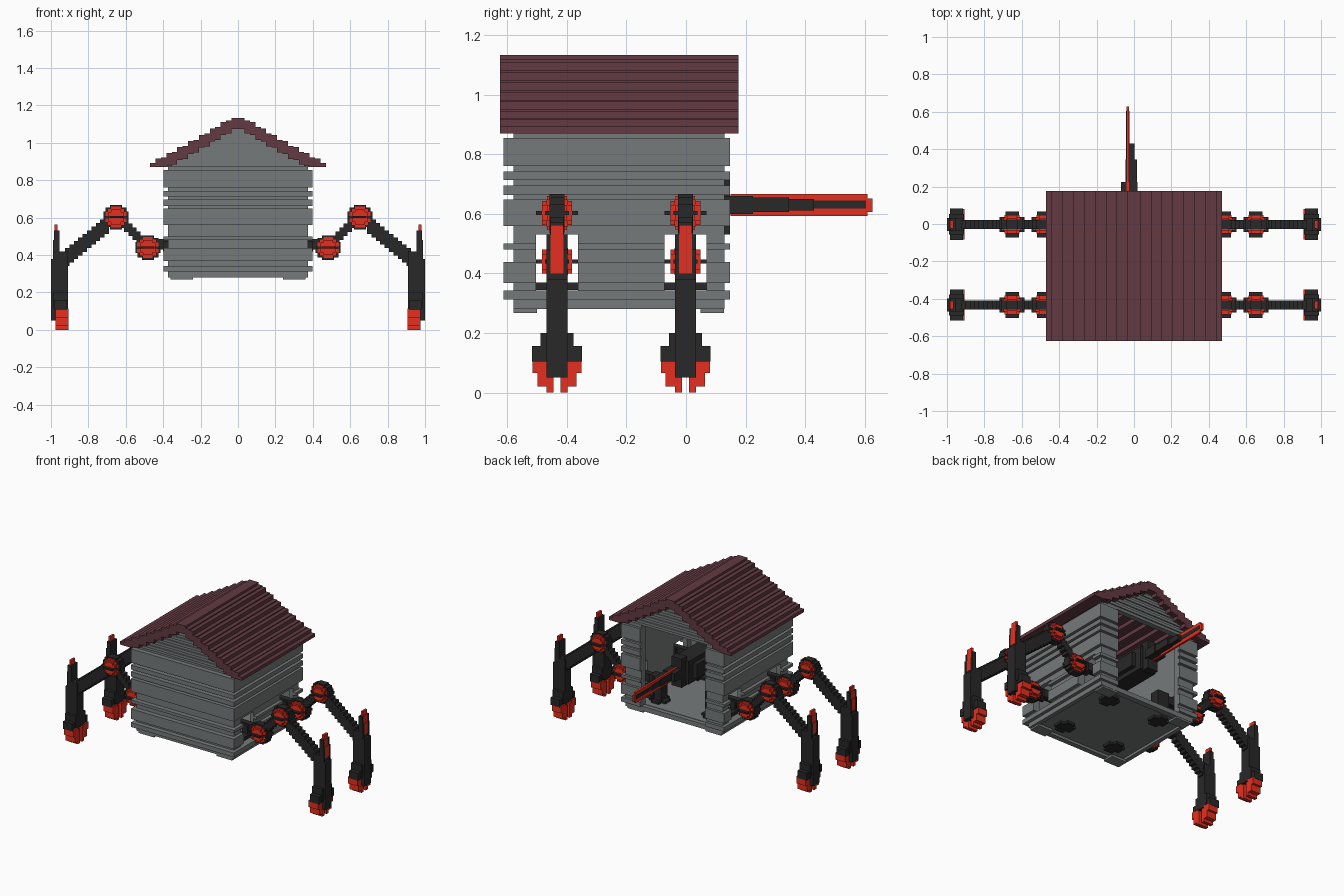
import bpy, bmesh
from mathutils import Vector

if "Cube" in bpy.data.objects:
    bpy.data.objects.remove(bpy.data.objects["Cube"])


def material(name, rgb):
    m = bpy.data.materials.new(name)
    m.diffuse_color = (*rgb, 1)
    m.use_nodes = True
    m.node_tree.nodes["Principled BSDF"].inputs["Base Color"].default_value = m.diffuse_color
    return m


GRAY = material("weathered gray", (0.182, 0.195, 0.195))
ROOF = material("dark maroon", (0.122, 0.042, 0.054))
RED = material("bright red", (0.78, 0.03, 0.014))
BLACK = material("charcoal", (0.021, 0.021, 0.021))


def blocks(name, boxes, mat, sx=1, y=0):
    """One object from boxes (x0, x1, y0, y1, z0, z1), mirrored by sx and moved by y."""
    bm = bmesh.new()
    for x0, x1, y0, y1, z0, z1 in boxes:
        vs = bmesh.ops.create_cube(bm, size=1)["verts"]
        for v in vs:
            v.co = Vector((sx * ((x0 + x1) / 2 + v.co.x * (x1 - x0)),
                           y + (y0 + y1) / 2 + v.co.y * (y1 - y0),
                           (z0 + z1) / 2 + v.co.z * (z1 - z0)))
    bmesh.ops.recalc_face_normals(bm, faces=bm.faces)
    me = bpy.data.meshes.new(name)
    bm.to_mesh(me)
    bm.free()
    me.materials.append(mat)
    ob = bpy.data.objects.new(name, me)
    bpy.context.collection.objects.link(ob)
    return ob


def stairs(x0, z0, x1, z1, n, h, w):
    """Stepped beam between two points of the front view."""
    out = []
    for i in range(n):
        a, b = i / n, (i + 1) / n
        z = z0 + (z1 - z0) * (a + b) / 2
        out.append((x0 + (x1 - x0) * a, x0 + (x1 - x0) * b, -w, w, z - h, z + h))
    return out


LEG_Y = (-0.433, -0.002)

# Plank walls: alternate narrow and wide courses, leg windows at the sides, open back
levels = [.28, .312, .342, .368, .438, .48, .5, .56, .648, .663,
          .696, .713, .743, .76, .855, .876]
front, sides, back = [], [], []
wide = False
for z0, z1 in zip(levels, levels[1:]):
    # the course across the window top is split at .53
    for a, b in ([(z0, .53), (.53, z1)] if z0 < .53 < z1 else [(z0, z1)]):
        hx, y0, y1 = (.397, -.612, .147) if wide else (.374, -.58, .13)
        front.append((-hx, hx, y0, -.545, a, b))
        cuts = [-.545]
        if .34 < (a + b) / 2 < .53:
            for y in LEG_Y:
                cuts += [y - .07, y + .07]
        cuts.append(.09)
        for s in (-1, 1):
            for c, d in zip(cuts[::2], cuts[1::2]):
                sides.append((min(s * .345, s * hx), max(s * .345, s * hx), c, d, a, b))
            inner = .25 if a > .31 else 0
            back.append((min(s * inner, s * hx), max(s * inner, s * hx), .09, y1, a, b))
    wide = not wide
blocks("front_wall", front, GRAY)
blocks("side_walls", sides, GRAY)
blocks("back_wall", back, GRAY)

# Floor panel and corner feet
blocks("floor", [(-.35, .35, -.55, .1, .297, .315)], GRAY)
blocks("corner_feet", [(min(s * .24, s * .36), max(s * .24, s * .36), y, y + .08, .268, .285)
                       for s in (-1, 1) for y in (-.58, .048)], GRAY)


# Stepped roof with overhang, and plank gables under it
def roof_z(x):
    return .893 + .24 * (max(0, .47 - x) / .435) ** 1.1


N = 15
tiles = [(-.035, .035, -.625, .176, 1.075, 1.133)]
for i in range(N):
    xa, xb = .035 + .435 * i / N, .035 + .435 * (i + 1) / N
    top = roof_z((xa + xb) / 2) + (.004 if i % 2 else -.006)
    for s in (-1, 1):
        tiles.append((min(s * xa, s * xb), max(s * xa, s * xb), -.625, .176,
                      max(.87, top - .068), top))
blocks("roof", tiles, ROOF)

gable = []
for i in range(11):
    z = .872 + .019 * i
    x = .03
    while x < .39 and roof_z(x) - .05 > z + .012:
        x += .01
    out = .008 if i % 2 else 0
    gable += [(-x, x, -.59 - out, -.55, z, z + .019), (-x, x, .09, .128 + out, z, z + .019)]
blocks("gables", gable, GRAY)

# Rear cannon: long block body with a thin red blade and stepped black barrel
blocks("cannon_body", [(-.09, .03, -.2, .1, .54, .7),
                       (-.12, .06, -.14, .05, .57, .67),
                       (-.07, .01, .09, .147, .53, .73),
                       (-.07, .02, .13, .225, .6, .66)], BLACK)
blocks("cannon_barrel", [(-.045, .015, .14, .345, .607, .655),
                         (-.042, .002, .14, .43, .612, .65),
                         (-.042, -.024, .4, .605, .618, .645)], BLACK)
blocks("cannon_blade", [(-.04, -.026, .15, .61, .593, .667),
                        (-.04, -.026, .6, .627, .606, .652)], RED)

# Four legs
for s in (1, -1):
    for y in LEG_Y:
        tag = ("right" if s > 0 else "left") + ("_front" if y < -.2 else "_back")

        # Inner mount: plate under the floor, post and axle
        blocks(tag + "_leg_mount", [(.14, .26, -.03, .03, .28, .33), (.17, .23, -.06, .06, .28, .33),
                                    (.17, .26, -.035, .035, .31, .49), (.22, .35, -.07, .07, .345, .37),
                                    (.24, .45, -.02, .02, .43, .485),
                                    (.36, .4, -.035, .035, .42, .475)], BLACK, s, y)

        # Joints: black stepped wheel with red stepped caps on the front and back
        red, black = [], []
        for cx, cz in ((.482, .44), (.652, .603)):
            for a, b, c in ((.057, .033, .026), (.045, .036, .045), (.026, .033, .057),
                            (.04, .05, .026), (.026, .05, .04)):
                red.append((cx - a, cx + a, -b, b, cz - c, cz + c))
            black += [(cx - .066, cx + .066, -.04, .04, cz - .007, cz + .007),
                      (cx - .036, cx + .036, -.07, .07, cz - .006, cz + .006),
                      (cx - .067, cx + .067, -.025, .025, cz - .03, cz + .03),
                      (cx - .032, cx + .032, -.025, .025, cz - .067, cz + .064),
                      (cx - .056, cx + .056, -.025, .025, cz - .052, cz + .052)]
        blocks(tag + "_leg_joint_caps", red, RED, s, y)
        blocks(tag + "_leg_joint_wheels", black, BLACK, s, y)

        # Stepped thigh and shin beams
        blocks(tag + "_leg_thigh", stairs(.5, .46, .63, .59, 6, .034, .024), BLACK, s, y)
        blocks(tag + "_leg_arm", stairs(.69, .57, .925, .38, 10, .048, .024), BLACK, s, y)

        # Lower leg with a flanked spike, widening to the foot
        lower = [(.91, .985, -.035, .035, .11, .42), (.975, 1, -.035, .035, .05, .38),
                 (.955, .97, -.035, .035, .4, .53),
                 (.91, .99, -.055, .055, .12, .2), (.915, .985, -.084, .084, .105, .157),
                 (.93, .975, -.035, .035, .05, .12)]
        for t in (-1, 1):
            a, b = sorted((t * .022, t * .035))
            lower += [(.96, .99, a, b, .38, .48), (.96, .984, a, b, .48, .53)]
        blocks(tag + "_lower_leg", lower, BLACK, s, y)
        blocks(tag + "_leg_spike", [(.965, .98, -.022, .022, .5, .562),
                                    (.965, .987, -.022, .022, .4, .48),
                                    (.965, .982, -.022, .022, .46, .53),
                                    (.98, .998, -.022, .022, .38, .435)][:3], RED, s, y)

        # Split red toes
        toes = []
        for t in (-1, 1):
            for a, b, z0, z1 in ((.035, .082, .065, .113), (.03, .066, .02, .113), (.012, .035, 0, .1)):
                toes.append((.905, .977, min(t * a, t * b), max(t * a, t * b), z0, z1))
        blocks(tag + "_toes", toes, RED, s, y)
